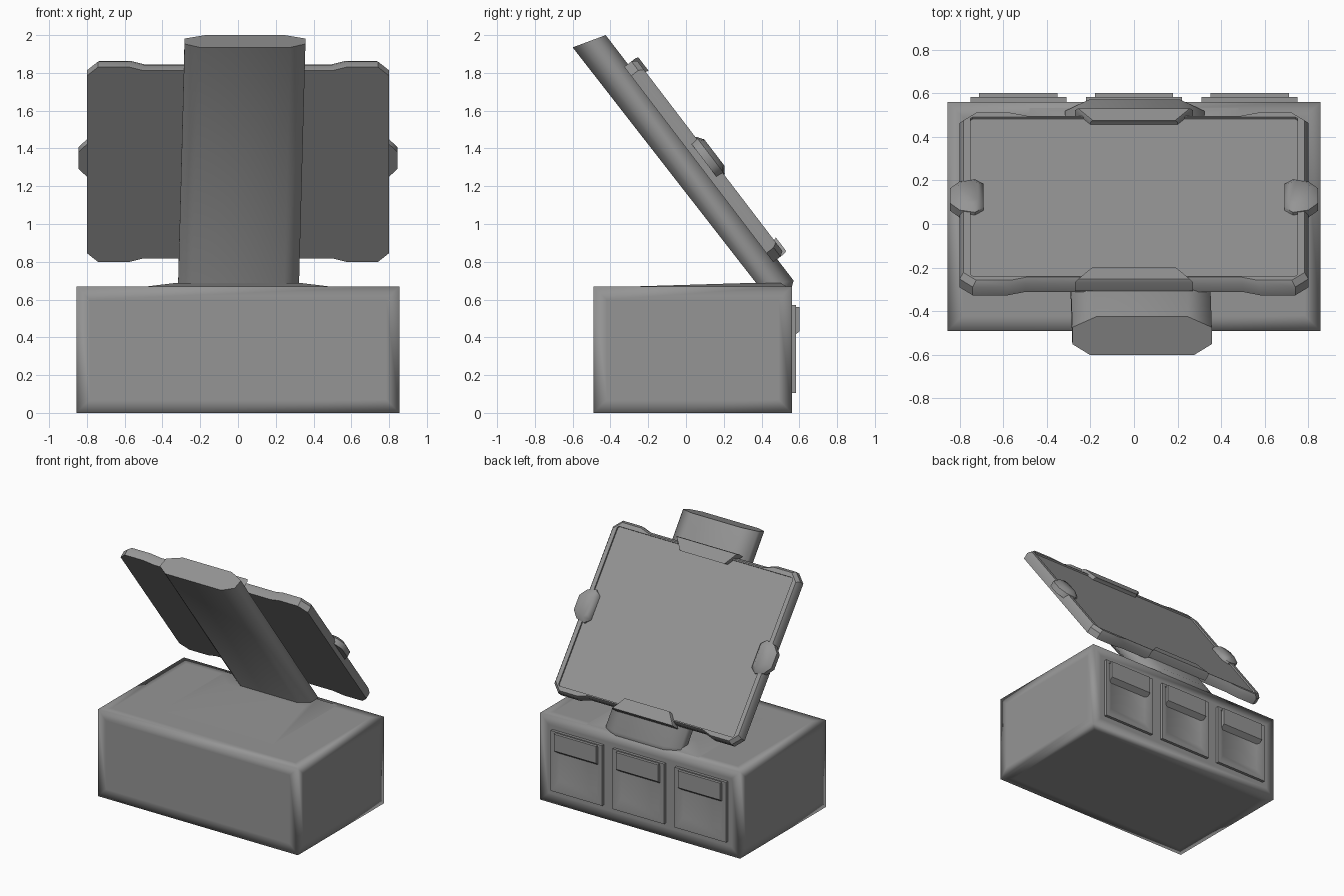
import bpy, bmesh
from math import radians
from mathutils import Vector

cube = bpy.data.objects.get("Cube")
if cube:
    bpy.data.objects.remove(cube, do_unlink=True)

# Single plain grey
GREY = (0.3, 0.3, 0.3, 1)
grey = bpy.data.materials.new("plain_grey")
grey.use_nodes = True
grey.diffuse_color = GREY
grey.node_tree.nodes["Principled BSDF"].inputs["Base Color"].default_value = GREY


def finish(name, bm, angle=35):
    bmesh.ops.recalc_face_normals(bm, faces=bm.faces)
    mesh = bpy.data.meshes.new(name)
    bm.to_mesh(mesh)
    bm.free()
    mesh.materials.append(grey)
    mesh.shade_smooth()
    mesh.set_sharp_from_angle(angle=radians(angle))
    obj = bpy.data.objects.new(name, mesh)
    bpy.context.collection.objects.link(obj)
    return obj


def loft(name, rings, angle=35):
    """Skin matching rings of points and cap both ends."""
    bm = bmesh.new()
    loops = [[bm.verts.new(p) for p in ring] for ring in rings]
    for a, b in zip(loops, loops[1:]):
        for i in range(len(a)):
            j = (i + 1) % len(a)
            bm.faces.new((a[i], a[j], b[j], b[i]))
    bm.faces.new(loops[0])
    bm.faces.new(loops[-1])
    return finish(name, bm, angle)


def rect(x0, x1, v0, v1):
    return [(x0, v0), (x1, v0), (x1, v1), (x0, v1)]


# Base block: sharp outline, softly shaded borders
bm = bmesh.new()
bmesh.ops.create_cube(bm, size=1)
for v in bm.verts:
    v.co = (v.co.x * 1.71, v.co.y * 1.05 + 0.035, v.co.z * 0.67 + 0.335)
bmesh.ops.inset_individual(bm, faces=bm.faces[:], thickness=0.1)
finish("base_block", bm, 180)

# Low mound blending the column into the base
loft("base_mound", [
    [(x, y, 0.665) for x, y in rect(-0.52, 0.52, -0.42, 0.54)],
    [(x, y, 0.688) for x, y in rect(-0.33, 0.33, 0.34, 0.5)],
])

# Leaning column with softened corners
section = [(0.32, 0.28), (0.32, 0.72), (0.21, 1), (-0.21, 1),
           (-0.32, 0.72), (-0.32, 0.28), (-0.24, 0), (0.24, 0)]


def column_ring(cx, y, dy, z, dz):
    return [(cx + w, y + dy * t, z + dz * t) for w, t in section]


loft("leaning_column", [
    column_ring(0, 0.4, 0.14, 0.58, 0.02),
    column_ring(0.003, 0.385, 0.185, 0.67, 0.03),
    column_ring(0.037, -0.6, 0.175, 1.935, 0.065),
], 70)

# Tilted panel space: x across, b up the slope, c out of the panel
CENTRE = Vector((0, 0.0675, 1.315))
UP = Vector((0, -0.607, 0.795))
OUT = Vector((0, 0.795, 0.607))


def tilted(points, c):
    return [CENTRE + Vector((x, 0, 0)) + UP * b + OUT * c for x, b in points]


# Panel frame with thicker corners and a recessed display
quarter = [(0.8, 0.59), (0.74, 0.65), (0.58, 0.65), (0.5, 0.625)]
half = quarter + [(-x, b) for x, b in reversed(quarter)]
outline = half + [(-x, -b) for x, b in half]
inner = [(max(-0.75, min(0.75, x)), max(-0.6, min(0.6, b))) for x, b in outline]
crest = [(x * 0.978, b * 0.974) for x, b in outline]
loft("panel_frame", [
    tilted(outline, 0), tilted(outline, 0.048), tilted(crest, 0.074),
    tilted(inner, 0.074), tilted(inner, 0.062),
])

# Clips on the upper and lower edges
for name, s in (("upper_clip", 1), ("lower_clip", -1)):
    foot = [(-0.27, 0.65 * s), (0.27, 0.65 * s), (0.2, 0.56 * s), (-0.2, 0.56 * s)]
    top = [(x * 0.95, b - 0.005 * s) for x, b in foot]
    loft(name, [tilted(foot, 0.025), tilted(foot, 0.075), tilted(top, 0.09)])

# Side grips
for name, s in (("left_grip", 1), ("right_grip", -1)):
    edge = [(0.845, 0.055), (0.8, 0.108), (0.73, 0.125), (0.69, 0.09)]
    foot = [(s * x, b) for x, b in edge] + [(s * x, -b) for x, b in reversed(edge)]
    top = [(s * 0.755 + (x - s * 0.755) * 0.6, b * 0.7) for x, b in foot]
    loft(name, [tilted(foot, 0.035), tilted(foot, 0.078), tilted(top, 0.104)], 50)

# Three rear switches: recessed surround with an overhanging lip
for name, cx in (("right", -0.53), ("middle", 0), ("left", 0.53)):
    def upright(points, y):
        return [(x, y, z) for x, z in points]

    outer = rect(cx - 0.22, cx + 0.22, 0.105, 0.57)
    rim = rect(cx - 0.195, cx + 0.195, 0.13, 0.55)
    well = rect(cx - 0.16, cx + 0.16, 0.19, 0.54)
    loft(name + "_switch_surround", [
        upright(outer, 0.55), upright(outer, 0.582),
        upright(rim, 0.582), upright(well, 0.563)])

    lip = [(0.55, 0.565), (0.6, 0.56), (0.6, 0.43), (0.56, 0.4)]
    loft(name + "_switch_lip", [
        [(cx + s * 0.18, y, z) for y, z in lip] for s in (-1, 1)])
